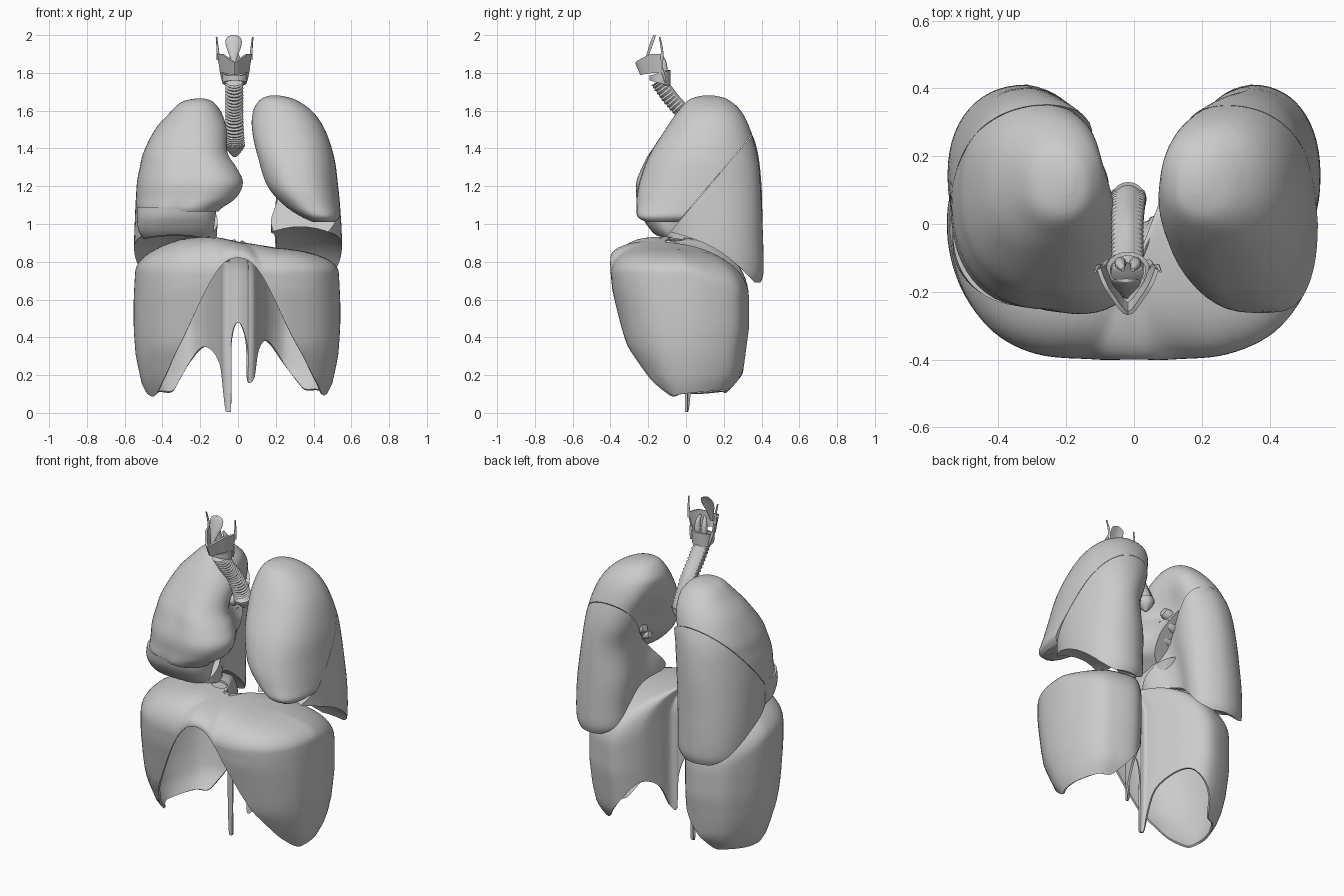
import bpy, bmesh, math
from mathutils import Vector

if "Cube" in bpy.data.objects:
    bpy.data.objects.remove(bpy.data.objects["Cube"])


def finish(obj, angle=40):
    me = obj.data
    for p in me.polygons:
        p.use_smooth = True
    me.set_sharp_from_angle(angle=math.radians(angle))
    return obj


def from_bm(name, bm):
    bmesh.ops.recalc_face_normals(bm, faces=bm.faces[:])
    me = bpy.data.meshes.new(name)
    bm.to_mesh(me)
    bm.free()
    obj = bpy.data.objects.new(name, me)
    bpy.context.collection.objects.link(obj)
    return obj


def spline(pts, n, closed=False):
    """Smooth curve through points of any dimension, n samples per span."""
    k = len(pts)
    get = (lambda i: pts[i % k]) if closed else (lambda i: pts[max(0, min(k - 1, i))])
    out = []
    for i in range(k if closed else k - 1):
        for j in range(n):
            t = j / n
            out.append([0.5 * (2 * b + (c - a) * t + (2 * a - 5 * b + 4 * c - d) * t * t
                               + (3 * b - a - 3 * c + d) * t ** 3)
                        for a, b, c, d in zip(get(i - 1), get(i), get(i + 1), get(i + 2))])
    return out if closed else out + [list(pts[-1])]


def loft(rings, caps=(True, True), closed=True):
    bm = bmesh.new()
    rows = [[bm.verts.new(p) for p in r] for r in rings]
    n = len(rows[0])
    for a, b in zip(rows, rows[1:]):
        for i in range(n if closed else n - 1):
            j = (i + 1) % n
            bm.faces.new((a[i], a[j], b[j], b[i]))
    for row, cap in zip((rows[0], rows[-1]), caps):
        if cap:
            mid = bm.verts.new(sum((v.co for v in row), Vector()) / n)
            for i in range(n):
                bm.faces.new((row[i], row[(i + 1) % n], mid))
    return bm


def bake(obj):
    """Apply the object's modifiers."""
    dg = bpy.context.evaluated_depsgraph_get()
    me = bpy.data.meshes.new_from_object(obj.evaluated_get(dg))
    obj.modifiers.clear()
    obj.data = me


def subtract(obj, cutter):
    m = obj.modifiers.new("cut", 'BOOLEAN')
    m.operation, m.solver, m.object = 'DIFFERENCE', 'EXACT', cutter
    bake(obj)
    bpy.data.objects.remove(cutter)


def lerp_table(z, table):
    if z <= table[0][0]:
        return table[0][1]
    for (a, u), (b, v) in zip(table, table[1:]):
        if z <= b:
            return u + (v - u) * (z - a) / (b - a)
    return table[-1][1]


def lobe(name, side, table, dent, skew, keep, base=None):
    """Lobe from rows (z, inner x, outer x, front y, back y), cut along the oblique fissure.
    dent = (depth, centre, width) of the inner hollow; skew pulls the inner edge forward."""
    rings = []
    for z, x0, x1, y0, y1 in spline(table, 5):
        ring = []
        hollow = min(1, max(0, (1.6 - z) / 0.25))
        for k in range(56):
            a = 2 * math.pi * k / 56
            c, s = math.cos(a), math.sin(a)
            px, py = math.copysign(abs(c) ** 0.9, c), math.copysign(abs(s) ** 0.9, s)
            inner = max(0, -px)
            x = (x0 + x1) / 2 + px * (x1 - x0) / 2
            x += dent[0] * hollow * inner * math.exp(-((py - dent[1]) / dent[2]) ** 2)
            y = (y0 + y1) / 2 + (py - skew * hollow * inner) * (y1 - y0) / 2
            ring.append((side * x, y, z))
        rings.append(ring)
    bm = loft(rings)
    if keep:
        r = bmesh.ops.bisect_plane(bm, geom=bm.verts[:] + bm.edges[:] + bm.faces[:],
                                   plane_co=(0, -0.05, 1.0 + keep * 0.002), plane_no=(0, -1.175, 1),
                                   clear_inner=keep > 0, clear_outer=keep < 0)
        edges = [e for e in r['geom_cut'] if isinstance(e, bmesh.types.BMEdge)]
        bmesh.ops.holes_fill(bm, edges=edges, sides=0)
    obj = from_bm(name, bm)
    if base:
        bpy.ops.mesh.primitive_uv_sphere_add(segments=48, ring_count=32, radius=1,
                                             location=(side * 0.33, -0.05, 0.5))
        cutter = bpy.context.object
        cutter.scale = (0.46, 0.47, base - 0.5)
        subtract(obj, cutter)
    return finish(obj)


# Lungs: the lower lobes share their upper rows with the upper lobes, so both are flush
left = [(1.68, .17, .22, .09, .15), (1.66, .12, .30, .02, .22), (1.60, .08, .39, -.04, .29),
        (1.50, .065, .46, -.11, .34), (1.35, .09, .51, -.20, .38), (1.20, .14, .53, -.25, .395)]
right = [(1.665, .18, .22, .09, .15), (1.645, .13, .30, .02, .22), (1.58, .08, .37, -.04, .29),
         (1.50, .05, .44, -.10, .34), (1.38, .04, .50, -.18, .38), (1.30, -.01, .52, -.22, .39)]
lower = [(1.00, .13, .547, -.15, .405), (.85, .14, .55, -.12, .41), (.74, .15, .54, -.08, .41),
         (.69, .18, .52, -.05, .395)]
lobe("left_upper_lobe", 1, left + [
    (1.10, .23, .54, -.26, .33), (1.04, .32, .54, -.255, .22), (1.01, .39, .51, -.21, .1)],
    (.07, .4, .5), .1, 1)
lobe("left_lower_lobe", 1, left + lower, (.07, .1, .6), .1, -1, .985)
lobe("right_upper_lobe", -1, right + [
    (1.22, -.045, .535, -.25, .39), (1.14, -.01, .54, -.25, .38), (1.09, .06, .54, -.245, .35),
    (1.065, .09, .53, -.235, .3)], (.11, .4, .45), .25, 1)
lobe("right_lower_lobe", -1, right[:5] + [(1.2, .05, .535, -.24, .4)]
     + [(r[0], r[1] - .06, *r[2:]) for r in lower], (.11, .2, .5), .15, -1, .975)
lobe("right_middle_lobe", -1, [
    (1.09, .09, .535, -.243, .2), (1.03, .10, .535, -.228, .12), (.96, .11, .525, -.18, .09),
    (.91, .14, .49, -.12, .07)], (.04, .2, .5), 0, 0, .955)

# Diaphragm: outline points (x, y, height of the lower edge)
outline = [(0, -.40, .82), (.12, -.40, .74), (.28, -.385, .42), (.42, -.32, .2), (.51, -.2, .1),
           (.54, -.05, .1), (.53, .1, .11), (.47, .25, .12), (.38, .31, .13), (.25, .33, .26),
           (.15, .24, .38), (.10, .12, .33), (.08, .04, .18), (.05, .02, .18), (.04, .01, .38),
           (0, 0, .48), (-.035, .01, .36), (-.045, .01, .01), (-.07, .02, .01), (-.09, .08, .26),
           (-.17, .25, .35), (-.26, .33, .27), (-.38, .31, .12), (-.47, .25, .11), (-.54, .1, .1),
           (-.55, -.05, .1), (-.51, -.2, .09), (-.42, -.32, .18), (-.29, -.385, .4), (-.12, -.40, .74)]
WIDTH = [(0, .8), (.1, .87), (.15, .92), (.3, .98), (.45, 1), (.6, 1), (.75, .985)]
FRONT = [(.08, .38), (.17, .58), (.35, .82), (.65, .98), (.75, 1)]
BACK = [(.1, .7), (.2, .9), (.45, 1)]
CROWN = [(-.5, .93), (-.3, .945), (-.12, .935), (0, .905), (.2, .88), (.5, .885)]
columns = spline(outline, 6, closed=True)
rings = []
for i in range(13):
    ring = []
    for x, y, e in columns:
        e = max(.004, e)
        z = e + (max(.74 - .4 * max(y, 0), e + .005) - e) * i / 12
        ring.append((x * lerp_table(z, WIDTH), y * lerp_table(z, FRONT if y < 0 else BACK), z))
    rings.append(ring)
for i in range(1, 15):
    a = math.pi / 2 * i / 15
    r = math.cos(a) ** 0.8
    ring = []
    for x, y, z in rings[12]:
        px, py = x * r, -.13 + (y + .13) * r
        ring.append((px, py, z + (lerp_table(px, CROWN) - z) * math.sin(a)))
    rings.append(ring)
diaphragm = from_bm("diaphragm", loft(rings, (False, True)))
m = diaphragm.modifiers.new("thickness", 'SOLIDIFY')
m.thickness, m.offset = .012, -1
bake(diaphragm)
bpy.ops.mesh.primitive_cylinder_add(vertices=24, radius=.045, depth=.2, location=(-.09, -.05, .9))
subtract(diaphragm, bpy.context.object)
finish(diaphragm)


def tube(name, pts, radii, steps=8, segs=20, flat=1.0, ripple=None):
    """Tube along a path; flat squashes its back, ripple(i) adds ridges."""
    path = spline([(*p, r) for p, r in zip(pts, radii)], steps)
    rings = []
    for i, p in enumerate(path):
        a, b = Vector(path[max(0, i - 1)][:3]), Vector(path[min(len(path) - 1, i + 1)][:3])
        t = (b - a).normalized()
        u = t.cross(Vector((0, 1, 0)) if abs(t.y) < .9 else Vector((0, 0, 1))).normalized()
        v = t.cross(u)
        ring = []
        for k in range(segs):
            w = u * math.cos(2 * math.pi * k / segs) + v * math.sin(2 * math.pi * k / segs)
            r = p[3] * flat if w.y > .5 else p[3] + (ripple(i) if ripple else 0)
            ring.append(Vector(p[:3]) + w * r)
        rings.append(ring)
    return finish(from_bm(name, loft(rings)), 60)


# Trachea with cartilage ridges, and the stubs of the bronchi
tube("trachea", [(-.02, -.145, 1.76), (-.02, -.08, 1.67), (-.02, .0, 1.575), (-.017, .055, 1.47),
                 (-.017, .075, 1.41)], [.045, .045, .045, .047, .051], 24, 24, .85,
     lambda i: .0035 * math.sin(i * math.pi / 2))
tube("trachea_fork", [(-.017, .072, 1.42), (-.017, .078, 1.39), (-.017, .08, 1.355)], [.053, .04, .008])
for side, name, x in ((-1, "right", .10), (1, "left", .17)):
    for i, (y, z, r) in enumerate([(.13, 1.36, .032), (.15, 1.28, .03), (.08, 1.31, .024), (.1, 1.22, .024)]):
        tube(f"{name}_bronchus_{i + 1}", [(side * x, y, z), (side * (x + .03), y, z - .01),
                                          (side * (x + .08), y, z - .02)], [r * .8, r, r], 3, 14)

# Larynx
CX = -.018
shield = spline([(.082, -.125), (.068, -.165), (.045, -.205), (0, -.255), (-.045, -.205),
                 (-.068, -.165), (-.082, -.125)], 5)
rows = []
for j in range(5):
    t = j / 4
    row = []
    for x, y in shield:
        mid = max(0, 1 - abs(x) / .06)
        top, low = 1.90 - .045 * mid, 1.80 - .01 * mid
        s = .85 + .22 * t
        row.append((CX + x * s, -.13 + (y + .13) * s, low + (top - low) * t))
    rows.append(row)
thyroid = from_bm("thyroid_cartilage", loft(rows, (False, False), closed=False))
m = thyroid.modifiers.new("thickness", 'SOLIDIFY')
m.thickness, m.offset = .012, 0
bake(thyroid)
finish(thyroid)
for side, name in ((-1, "right"), (1, "left")):
    tube(f"{name}_upper_horn", [(CX + side * .086, -.126, 1.87), (CX + side * .09, -.128, 1.93),
                                (CX + side * .096, -.14, 1.99)], [.009, .006, .004], 5, 10)
    tube(f"{name}_lower_horn", [(CX + side * .072, -.128, 1.82), (CX + side * .066, -.115, 1.78),
                                (CX + side * .06, -.108, 1.75)], [.009, .007, .005], 5, 10)
    tube(f"{name}_arytenoid", [(CX + side * .022, -.115, 1.81), (CX + side * .022, -.12, 1.86),
                               (CX + side * .014, -.135, 1.9)], [.018, .015, .006], 5, 12)

# Cricoid ring, taller at the back
prof = [(0, .052), (0, .064), (1, .066), (1, .052), (0, .052)]
rows = [[(CX + r * math.cos(a), -.138 + .85 * r * math.sin(a),
          1.745 - .015 * math.sin(a) + h * (.055 + .03 * math.sin(a)))
         for a in [2 * math.pi * k / 32 for k in range(32)]] for h, r in prof]
bm = loft(rows, (False, False))
bmesh.ops.remove_doubles(bm, verts=bm.verts[:], dist=1e-5)
finish(from_bm("cricoid_cartilage", bm))

# Epiglottis leaf
leaf = spline([(1.84, .008, -.215), (1.89, .022, -.205), (1.94, .04, -.19), (1.975, .042, -.178),
               (1.993, .028, -.17), (2.0, .006, -.167)], 4)
rows = [[(CX - .005 + w * math.cos(a), y + .006 * math.sin(a) + .25 * w * math.cos(a) ** 2, min(z, 2.0))
         for a in [2 * math.pi * k / 20 for k in range(20)]] for z, w, y in leaf]
finish(from_bm("epiglottis", loft(rows)))
